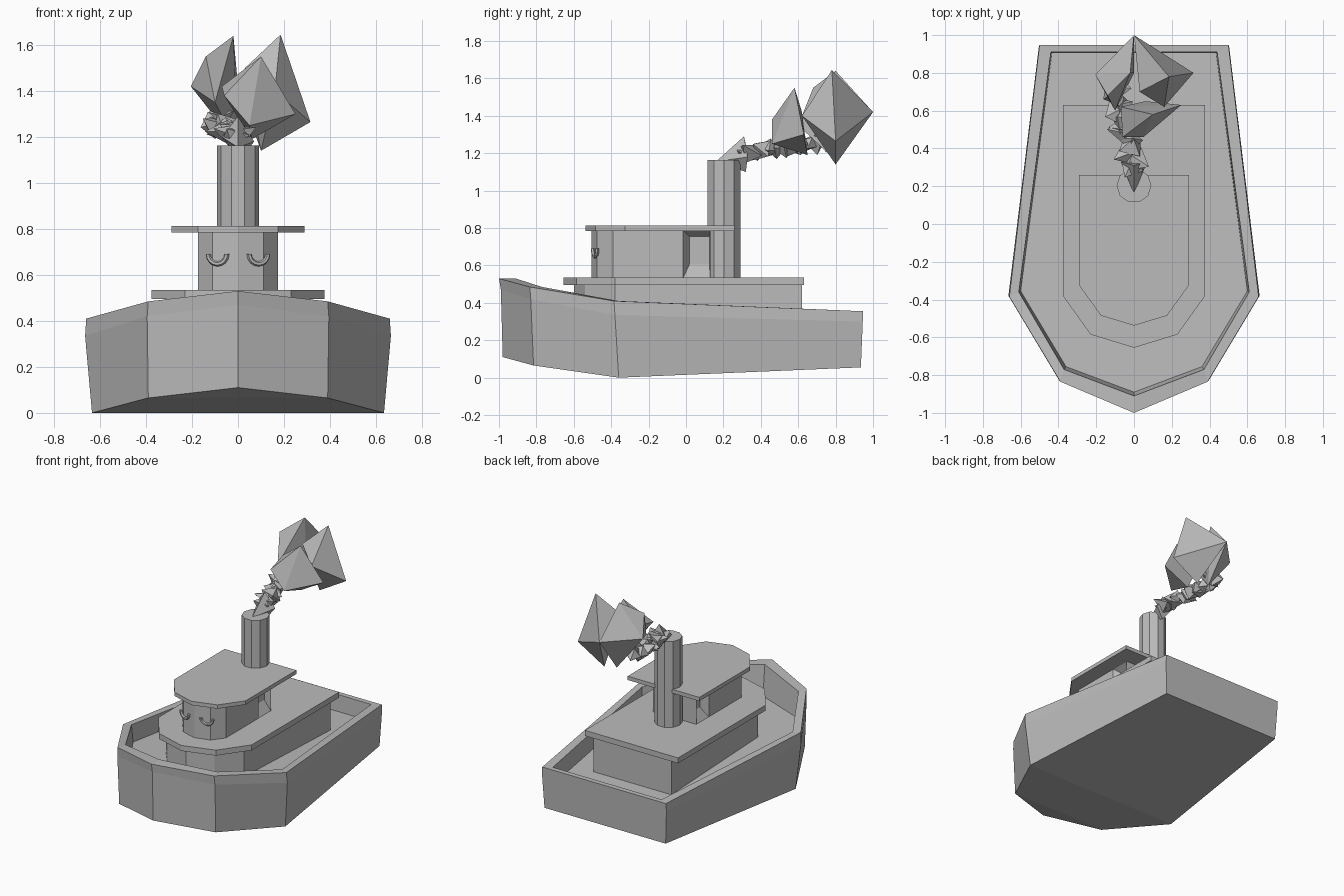
import bpy, bmesh, math, random
from mathutils import Vector, Matrix, Euler

cube = bpy.data.objects.get("Cube")
if cube:
    bpy.data.objects.remove(cube, do_unlink=True)

grey = bpy.data.materials.new("plain grey")
grey.use_nodes = True
COLOR = (0.5, 0.5, 0.5, 1)
grey.diffuse_color = COLOR
grey.node_tree.nodes["Principled BSDF"].inputs["Base Color"].default_value = COLOR


def finish(bm, name):
    bmesh.ops.recalc_face_normals(bm, faces=bm.faces)
    mesh = bpy.data.meshes.new(name)
    bm.to_mesh(mesh)
    bm.free()
    mesh.materials.append(grey)
    obj = bpy.data.objects.new(name, mesh)
    bpy.context.collection.objects.link(obj)
    return obj


def loft(name, rings):
    """Skin half outlines that run stern to bow tip, mirrored over x."""
    bm = bmesh.new()
    loops = []
    for half in rings:
        left = [bm.verts.new(p) for p in half]
        right = [bm.verts.new((-x, y, z)) for x, y, z in half[:-1]]
        loops.append(left + right[::-1])
    for low, high in zip(loops, loops[1:]):
        n = len(low)
        for i in range(n):
            j = (i + 1) % n
            bm.faces.new((low[i], low[j], high[j], high[i]))
    # Caps are strips across the beam
    for ring in (loops[0], loops[-1]):
        n = len(ring)
        for i in range(n // 2):
            strip = [ring[i], ring[i + 1], ring[n - 2 - i], ring[n - 1 - i]]
            bm.faces.new(list(dict.fromkeys(strip)))
    return finish(bm, name)


def slab(name, outline, bottom, top):
    return loft(name, [[(x, y, z) for x, y in outline] for z in (bottom, top)])


def rock(bm, points):
    verts = [bm.verts.new(p) for p in points]
    bmesh.ops.convex_hull(bm, input=verts)


# Hull with raised bulwark and sunken deck
deck_plan = [(0.435, 0.905), (0.6, -0.355), (0.36, -0.755), (0, -0.89)]
loft("hull", [
    [(0.49, 0.935, 0.055), (0.635, -0.36, 0), (0.39, -0.815, 0.065), (0, -0.98, 0.11)],
    [(0.503, 0.945, 0.3), (0.665, -0.38, 0.335), (0.395, -0.83, 0.42), (0, -0.99, 0.47)],
    [(0.5, 0.947, 0.355), (0.66, -0.385, 0.41), (0.39, -0.835, 0.485), (0, -1, 0.53)],
    [(0.44, 0.91, 0.355), (0.61, -0.36, 0.41), (0.37, -0.77, 0.485), (0, -0.91, 0.53)],
    [(x, y, 0.27 - 0.04 * y) for x, y in deck_plan],
])

# Lower cabin and its roof
slab("lower_cabin", [(0.315, 0.62), (0.315, -0.38), (0.19, -0.54), (0, -0.6)], 0.2, 0.497)
slab("lower_roof", [(0.377, 0.63), (0.377, -0.38), (0.23, -0.585), (0, -0.655)], 0.495, 0.535)

# Wheelhouse with a beveled recess in each side
BACK, DOOR = 0.13, -0.015
house = slab("wheelhouse", [(0.175, BACK), (0.175, DOOR), (0.175, -0.39),
                            (0.11, -0.475), (0, -0.505)], 0.533, 0.787)
bm = bmesh.new()
bm.from_mesh(house.data)
bm.faces.ensure_lookup_table()
doors = [f for f in bm.faces if abs(f.normal.x) > 0.9 and f.calc_center_median().y > 0]
for door in doors:
    side = math.copysign(1, door.normal.x)
    bmesh.ops.inset_individual(bm, faces=[door], thickness=0.025)
    for v in door.verts:
        v.co.x = side * 0.125
        v.co.y = 0.125 if v.co.y > 0.06 else 0.018
        v.co.z = 0.755 if v.co.z > 0.66 else 0.605
bm.to_mesh(house.data)
bm.free()
slab("upper_roof", [(0.29, 0.26), (0.29, -0.325), (0.175, -0.485), (0, -0.538)], 0.785, 0.813)

# Funnel
bm = bmesh.new()
bmesh.ops.create_cone(bm, cap_ends=True, segments=10, radius1=0.092, radius2=0.092, depth=0.635,
                      matrix=Matrix.Translation((0, 0.203, 0.845)) @ Matrix.Rotation(math.pi / 2, 4, "Z"))
finish(bm, "funnel")

# Half-ring hooks on the wheelhouse front
for side, name in ((1, "left_hook"), (-1, "right_hook")):
    bm = bmesh.new()
    hoops = []
    for i in range(9):
        a = math.pi * (1 + i / 8)
        out = Vector((math.cos(a), 0, math.sin(a)))
        spot = Vector((0, 0, 0)) + out * 0.042
        ring = []
        for k in range(6):
            b = math.tau * k / 6
            ring.append(bm.verts.new(spot + 0.011 * (out * math.cos(b) + Vector((0, math.sin(b), 0)))))
        hoops.append(ring)
    for one, two in zip(hoops, hoops[1:]):
        for k in range(6):
            m = (k + 1) % 6
            bm.faces.new((one[k], one[m], two[m], two[k]))
    for ring in (hoops[0], hoops[-1]):
        bm.faces.new(ring)
    turn = Matrix.Rotation(side * 0.27, 4, "Z")
    bm.transform(Matrix.Translation((side * 0.089, -0.486, 0.69)) @ turn)
    finish(bm, name)

# Smoke: wisp at the funnel mouth and three large jagged billows
bm = bmesh.new()
rock(bm, [(0, 0.16, 1.155), (-0.07, 0.33, 1.2), (0.07, 0.33, 1.18), (0, 0.31, 1.29), (0.01, 0.32, 1.1)])
rock(bm, [(-0.02, 0.8, 1.64), (-0.205, 0.79, 1.42), (0, 1, 1.42), (-0.1, 0.6, 1.35),
          (0, 0.8, 1.16), (-0.14, 0.68, 1.55)])
rock(bm, [(0.185, 0.78, 1.645), (0.315, 0.8, 1.265), (0.03, 0.7, 1.5), (0, 1, 1.42),
          (0.1, 0.8, 1.14), (0.16, 0.62, 1.4)])
rock(bm, [(0.1, 0.58, 1.55), (0.25, 0.63, 1.3), (-0.06, 0.46, 1.38), (0.05, 0.46, 1.25),
          (0.06, 0.65, 1.19), (-0.07, 0.62, 1.42)])

# Small shards trailing from the funnel into the billows
random.seed(4)
for i in range(14):
    t = i / 13
    spread = 0.03 + 0.05 * t
    centre = Vector((random.uniform(-spread, spread) - 0.06 * t, 0.31 + 0.45 * t, 1.2 + 0.07 * t))
    spin = Euler([random.uniform(-0.6, 0.6) for _ in range(3)]).to_matrix()
    spikes = []
    for axis in range(3):
        for sign in (-1, 1):
            tip = Vector((0, 0, 0))
            tip[axis] = sign * random.uniform(0.6, 1.2) * (0.085, 0.07, 0.06)[axis]
            spikes.append(centre + spin @ tip)
    rock(bm, spikes)
finish(bm, "smoke")
